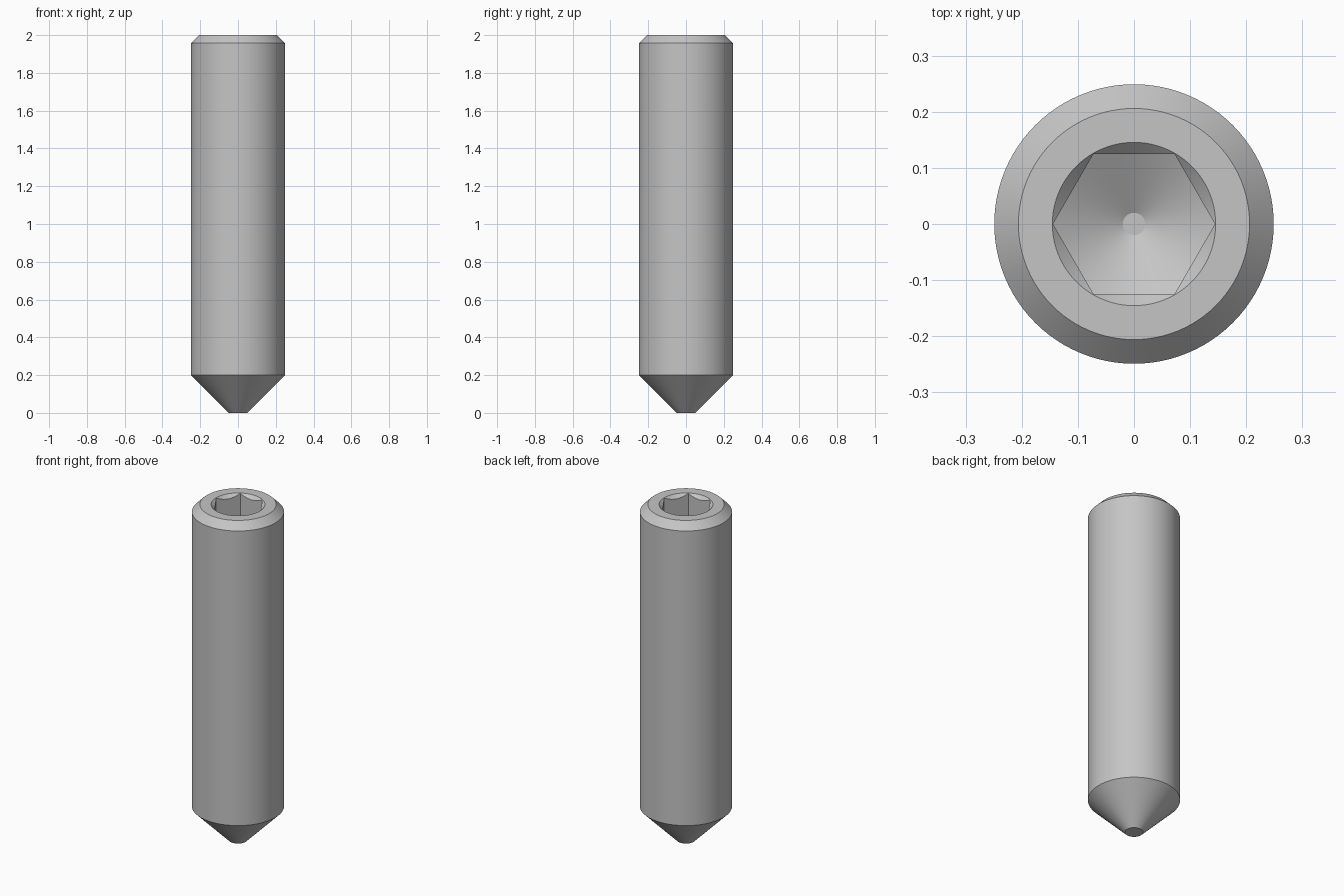
import bpy, bmesh, math

cube = bpy.data.objects.get("Cube")
if cube:
    bpy.data.objects.remove(cube, do_unlink=True)

steel = bpy.data.materials.new("steel_grey")
steel.use_nodes = True
GREY = (0.56, 0.56, 0.56, 1)
steel.diffuse_color = GREY
steel.node_tree.nodes["Principled BSDF"].inputs["Base Color"].default_value = GREY


def lathe(name, profile, sides):
    """Closed solid from (radius, height) rings listed bottom to top."""
    bm = bmesh.new()
    rings = []
    for r, z in profile:
        rings.append([bm.verts.new((r * math.cos(a), r * math.sin(a), z))
                      for a in (math.tau * i / sides for i in range(sides))])
    for low, high in zip(rings, rings[1:]):
        for i in range(sides):
            j = (i + 1) % sides
            bm.faces.new((low[i], low[j], high[j], high[i]))
    bm.faces.new(rings[0][::-1])
    bm.faces.new(rings[-1])
    mesh = bpy.data.meshes.new(name)
    bm.to_mesh(mesh)
    bm.free()
    mesh.materials.append(steel)
    obj = bpy.data.objects.new(name, mesh)
    bpy.context.collection.objects.link(obj)
    return obj


def combine(target, cutter, operation):
    """Apply a boolean and discard the cutter."""
    cutter.hide_render = True
    mod = target.modifiers.new(operation.title(), 'BOOLEAN')
    mod.operation, mod.solver, mod.object = operation, 'EXACT', cutter
    graph = bpy.context.evaluated_depsgraph_get()
    mesh = bpy.data.meshes.new_from_object(target.evaluated_get(graph))
    target.modifiers.clear()
    target.data = mesh
    bpy.data.objects.remove(cutter, do_unlink=True)


TOP = 2.0
DEPTH = 0.3
HEX = 0.125 / math.cos(math.pi / 6)
SLOPE = math.tan(math.pi / 6)

# Shank with cone point and chamfered top
screw = lathe("set_screw", [(0.05, 0), (0.249, 0.2), (0.249, TOP - 0.043),
                            (0.206, TOP)], 96)

# Hexagonal socket ending in a drill point
socket = lathe("socket_cutter", [(HEX, 1.4), (HEX, TOP + 0.1)], 6)
floor = TOP - DEPTH
drill = lathe("drill_cutter", [(0.02, floor - (HEX - 0.02) * SLOPE),
                               (0.2, floor + (0.2 - HEX) * SLOPE),
                               (0.2, TOP + 0.2)], 96)
combine(socket, drill, 'INTERSECT')
combine(screw, socket, 'DIFFERENCE')

# Countersink around the socket mouth
sink = lathe("countersink_cutter", [(0.1, TOP - 0.0455), (0.1955, TOP + 0.05)], 96)
combine(screw, sink, 'DIFFERENCE')

bpy.ops.object.select_all(action='DESELECT')
screw.select_set(True)
bpy.context.view_layer.objects.active = screw
bpy.ops.object.shade_smooth_by_angle(angle=math.radians(25))
